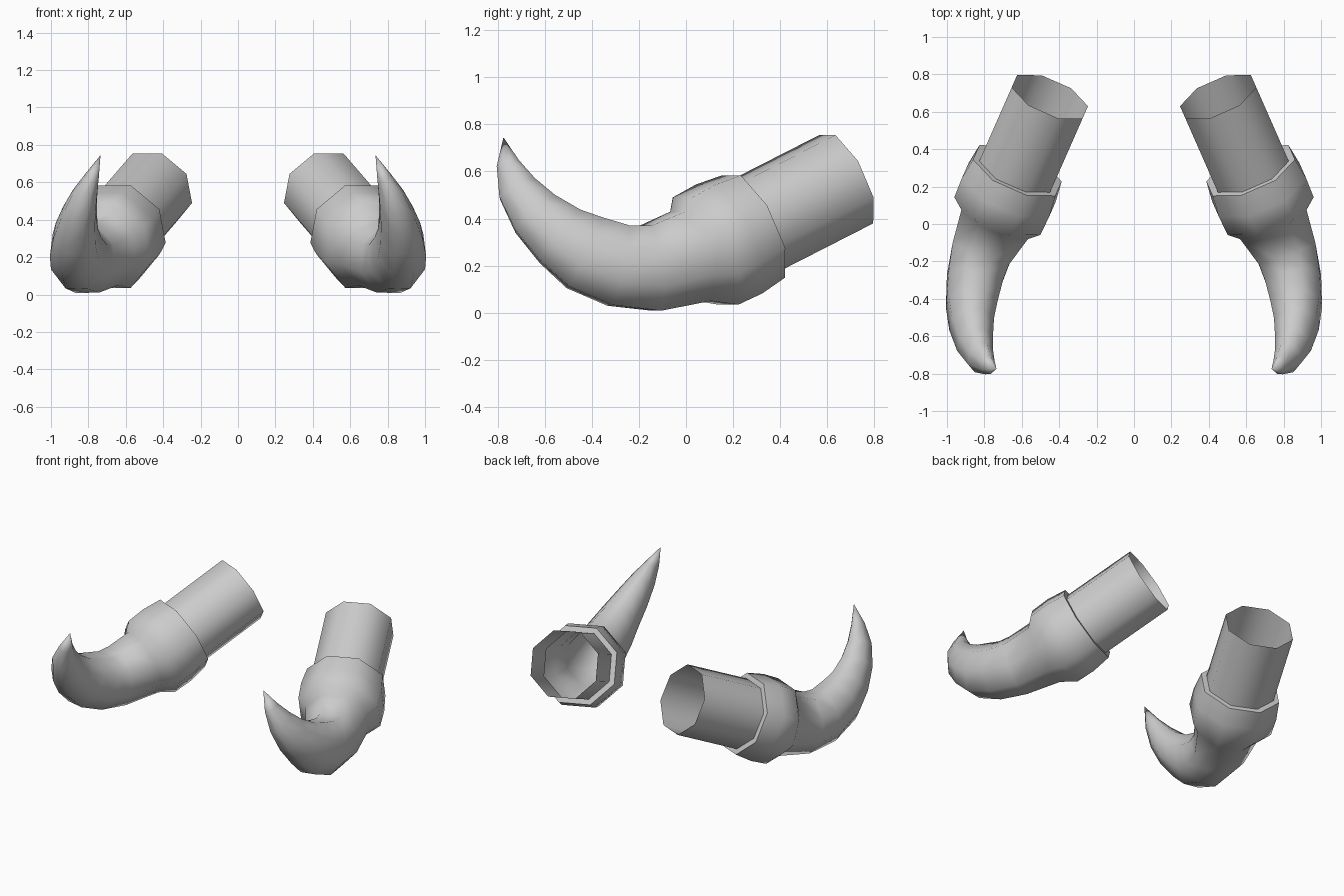
import bpy, bmesh, math
from mathutils import Vector

if "Cube" in bpy.data.objects:
    bpy.data.objects.remove(bpy.data.objects["Cube"])

SIDES = 8
AXIS = Vector((-0.365, 0.829, 0.423)).normalized()   # sleeve direction, towards its open end
OPEN_END = Vector((0.45, 0.68, 0.567))

grey = bpy.data.materials.new("grey")
grey.diffuse_color = (0.6, 0.6, 0.6, 1)
grey.use_nodes = True
grey.node_tree.nodes["Principled BSDF"].inputs["Base Color"].default_value = grey.diffuse_color


def on_axis(t):
    return OPEN_END + AXIS * t


def loft(name, rings, tip=None):
    """Skin octagonal rings (centre, tangent, half width, half height), mirrored across x."""
    bm = bmesh.new()
    side = Vector((0, 0, 1)).cross(AXIS).normalized() * -1
    loops = []
    for centre, tangent, w, h in rings:
        tangent = tangent.normalized()
        side = (side - tangent * side.dot(tangent)).normalized()
        up = side.cross(tangent)
        loop = []
        for i in range(SIDES):
            a = 2 * math.pi * (i + 0.5) / SIDES
            loop.append(bm.verts.new(centre + side * w * math.sin(a) + up * h * math.cos(a)))
        loops.append(loop)
    for a, b in zip(loops, loops[1:]):
        for i in range(SIDES):
            j = (i + 1) % SIDES
            bm.faces.new((a[i], a[j], b[j], b[i]))
    if tip:
        point = bm.verts.new(tip)
        for i in range(SIDES):
            bm.faces.new((loops[-1][i], loops[-1][(i + 1) % SIDES], point))
    bmesh.ops.recalc_face_normals(bm, faces=bm.faces)
    # outward check: a face of the skin must point away from the first ring's centre line
    bm.faces.ensure_lookup_table()
    f = bm.faces[0]
    if f.normal.dot(f.calc_center_median() - rings[0][0]) < 0:
        bmesh.ops.reverse_faces(bm, faces=bm.faces)
    mesh = bpy.data.meshes.new(name)
    bm.to_mesh(mesh)
    bm.free()
    mesh.materials.append(grey)
    obj = bpy.data.objects.new(name, mesh)
    bpy.context.collection.objects.link(obj)
    mirror = obj.modifiers.new("mirror", 'MIRROR')
    mirror.use_mirror_merge = False
    bpy.ops.object.select_all(action='DESELECT')
    obj.select_set(True)
    bpy.context.view_layer.objects.active = obj
    bpy.ops.object.shade_smooth_by_angle(angle=math.radians(62))
    return obj


# Open sleeve
loft("sleeve", [(on_axis(t), AXIS, 0.224, 0.224) for t in (0, -0.475)])

# Flat shoulder closing the collar onto the sleeve
loft("collar_shoulder", [(on_axis(-0.475), AXIS, r, r) for r in (0.26, 0.224)])

# Collar barrel flowing into the curved, tapering horn
collar = [(on_axis(t), AXIS, r, r) for t, r in ((-0.475, 0.26), (-0.6, 0.276), (-0.72, 0.272))]
path = [  # x, y, z, half width, half height
    (0.735, 0.02, 0.24, 0.21, 0.215),
    (0.815, -0.15, 0.19, 0.175, 0.197),
    (0.850, -0.285, 0.20, 0.16, 0.187),
    (0.868, -0.43, 0.255, 0.142, 0.177),
    (0.868, -0.535, 0.325, 0.123, 0.149),
    (0.850, -0.64, 0.42, 0.10, 0.122),
    (0.82, -0.715, 0.525, 0.073, 0.092),
    (0.78, -0.755, 0.63, 0.04, 0.053),
]
tip = Vector((0.735, -0.775, 0.745))
points = [on_axis(-0.66)] + [Vector(p[:3]) for p in path] + [tip]
horn = [(points[i], points[i - 1] - points[i + 1], path[i - 1][3], path[i - 1][4])
        for i in range(1, len(points) - 1)]
loft("collar_and_horn", collar + horn, tip)
